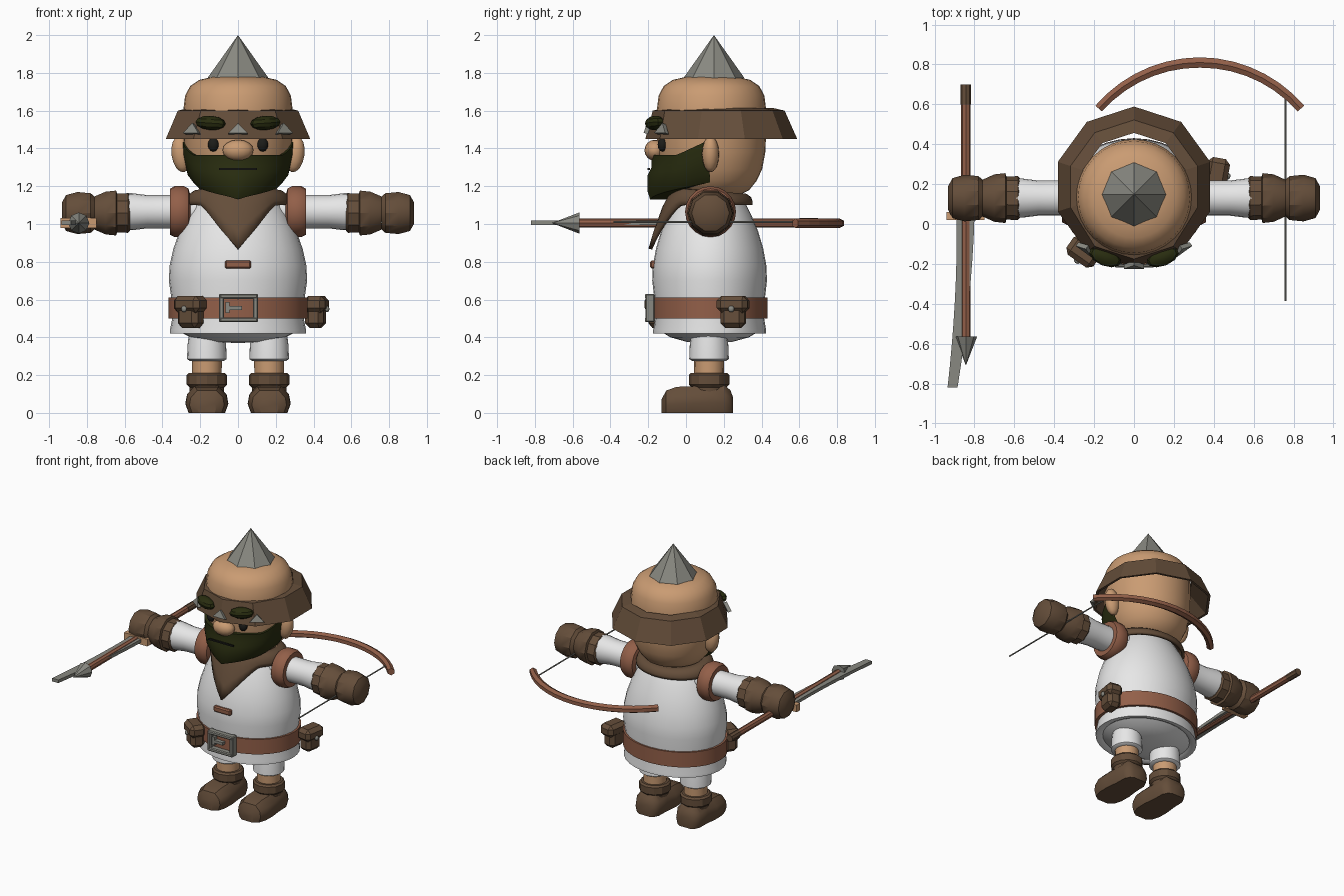
import bpy, bmesh, math
from mathutils import Matrix, Vector, Euler

if "Cube" in bpy.data.objects:
    bpy.data.objects.remove(bpy.data.objects["Cube"])

def material(name, r, g, b):
    m = bpy.data.materials.new(name)
    m.diffuse_color = (r, g, b, 1)
    m.use_nodes = True
    m.node_tree.nodes["Principled BSDF"].inputs["Base Color"].default_value = m.diffuse_color
    return m

SKIN = material("skin", .59, .33, .17)
WHITE = material("white cloth", .80, .80, .80)
LEATHER = material("dark leather", .128, .075, .042)
BELT = material("red leather", .29, .115, .066)
METAL = material("grey metal", .25, .25, .22)
HAIR = material("dark olive hair", .022, .026, .005)
BLACK = material("eye black", .012, .012, .01)

def finish(name, bm, mat, angle=None, matrix=None):
    if matrix is not None:
        bm.transform(matrix)
    bmesh.ops.remove_doubles(bm, verts=bm.verts, dist=1e-5)
    bmesh.ops.recalc_face_normals(bm, faces=bm.faces)
    me = bpy.data.meshes.new(name)
    bm.to_mesh(me)
    bm.free()
    me.materials.append(mat)
    ob = bpy.data.objects.new(name, me)
    bpy.context.collection.objects.link(ob)
    if angle:
        bpy.ops.object.select_all(action='DESELECT')
        bpy.context.view_layer.objects.active = ob
        ob.select_set(True)
        bpy.ops.object.shade_smooth_by_angle(angle=math.radians(angle))
    return ob

def place(loc, rot=(0, 0, 0), scale=(1, 1, 1)):
    return Matrix.LocRotScale(Vector(loc), Euler([math.radians(a) for a in rot]), Vector(scale))

def loft(name, rings, mat, angle=None, matrix=None, closed=True, caps=True):
    """Skin a list of equal-length point rings."""
    bm = bmesh.new()
    vs = [[bm.verts.new(p) for p in ring] for ring in rings]
    n = len(vs[0])
    for a, b in zip(vs, vs[1:]):
        for i in range(n if closed else n - 1):
            j = (i + 1) % n
            bm.faces.new((a[i], a[j], b[j], b[i]))
    if caps:
        bm.faces.new(vs[0])
        bm.faces.new(vs[-1])
    return finish(name, bm, mat, angle, matrix)

def lathe(name, profile, mat, n=32, angle=40, matrix=None):
    """Revolve (height, radius) pairs about z; a zero radius closes the end."""
    rings = [[(r * math.sin(2 * math.pi * i / n), r * math.cos(2 * math.pi * i / n), z)
              for i in range(n)] for z, r in profile]
    return loft(name, rings, mat, angle, matrix, caps=False)

def ball(name, loc, radii, mat, rot=(0, 0, 0), seg=16, angle=60):
    bm = bmesh.new()
    bmesh.ops.create_uvsphere(bm, u_segments=seg, v_segments=max(6, seg // 2), radius=1)
    return finish(name, bm, mat, angle, place(loc, rot, radii))

def box(name, loc, size, mat, rot=(0, 0, 0), bevel=0):
    bm = bmesh.new()
    bmesh.ops.create_cube(bm, size=1)
    bm.transform(Matrix.Diagonal((*size, 1)))
    if bevel:
        bmesh.ops.bevel(bm, geom=bm.edges[:], offset=bevel, segments=1, affect='EDGES')
    return finish(name, bm, mat, None, place(loc, rot))

# Tunic with flared hem and hollow underside
body = place((0, .125, 0), scale=(1, .83, 1))
lathe("tunic", [(.37, 0), (.375, .14), (.40, .25), (.43, .31), (.42, .33), (.42, .36), (.44, .36),
                (.50, .348), (.60, .352), (.70, .366), (.78, .362), (.87, .342), (.96, .31),
                (1.05, .265), (1.13, .215), (1.20, .15), (1.2, 0)], WHITE, matrix=body)
lathe("belt", [(.50, .33), (.50, .368), (.61, .368), (.61, .33), (.50, .33)], BELT, matrix=body)

# Buckle and toggle
for s in (-1, 1):
    box("buckle_side", (.003 + s * .09, -.19, .555), (.028, .05, .15), METAL, bevel=.006)
    box("buckle_bar", (.003, -.195, .555 + s * .062), (.20, .045, .026), METAL, bevel=.006)
box("buckle_prong", (-.02, -.192, .555), (.08, .03, .02), METAL)
box("buckle_hinge", (-.055, -.192, .558), (.02, .03, .06), METAL)
box("toggle", (0, -.175, .785), (.14, .03, .042), BELT, bevel=.008)

# Belt pouches
for x, y, turn in ((-.25, -.135, -35), (.41, .25, 80)):
    m = Matrix.Rotation(math.radians(turn), 3, 'Z')
    at = lambda p: Vector((x, y, 0)) + m @ Vector(p)
    box("pouch_body", at((0, 0, .525)), (.13, .10, .15), LEATHER, (0, 0, turn), .025)
    box("pouch_flap", at((0, -.005, .575)), (.165, .115, .09), LEATHER, (0, 0, turn), .025)
    ball("pouch_stud", at((0, -.063, .55)), (.017, .012, .017), METAL, (0, 0, turn), 8)

# Head, ears, nose, eyes
head = place((0, .135, 0))
lathe("head", [(1.13, 0), (1.14, .12), (1.18, .20), (1.23, .24), (1.29, .268), (1.38, .285), (1.5, .29),
               (1.6, .29), (1.68, .28), (1.73, .253), (1.763, .205), (1.78, .13), (1.785, 0)],
      SKIN, matrix=head)
ball("nose", (0, -.165, 1.39), (.082, .055, .056), SKIN)
for s in (-1, 1):
    ball("ear", (s * .30, .13, 1.37), (.052, .045, .097), SKIN, (0, s * 8, 0))
    ball("eye", (s * .13, -.125, 1.42), (.03, .025, .037), BLACK, seg=12)
    ball("eyebrow", (s * .145, -.165, 1.535), (.085, .045, .038), HAIR, (0, -s * 4, s * 22), 10, 30)

# Beard wrapped around the jaw, pointed at the chin
rings = []
for v in range(7):
    ring = []
    for i in range(25):
        t = math.radians(-88 + 176 * i / 24)
        a = abs(t) / math.radians(88)
        low = 1.13 + .09 * a ** .8
        high = 1.365 + .08 * max(0, a - .6) / .4
        f = (0, 0, .2, .55, .72, 1, 1)[v]
        front = (.16, .325, .34, .338, .318, .318, .25)[v]
        side = (.16, .235, .268, .285, .292, .295, .25)[v]
        r = front + (side - front) * min(1, a * 1.25)
        ring.append((r * math.sin(t), .135 - r * math.cos(t), low + (high - low) * f))
    rings.append(ring)
loft("beard", rings, HAIR, 35, closed=False, caps=False)
box("mouth", (0, -.197, 1.292), (.2, .012, .01), BLACK)

# Helmet: ten-sided brim, eight-sided spike, small front plates
brim = lathe("helmet_brim", [(1.615, .27), (1.60, .335), (1.45, .402), (1.45, .385), (1.57, .27)],
             LEATHER, 10, None, place((0, .187, 0)))
for v in brim.data.vertices:
    if v.co.y < 0 and v.co.z > 1.5:
        v.co.y -= .028
lathe("helmet_spike", [(1.755, 0), (1.755, .162), (1.775, .16), (2.0, 0)], METAL, 8, None,
      place((0, .148, 0)))
for x, y, turn in ((-.245, -.13, -36), (0, -.213, 0), (.245, -.13, 36)):
    prism = [[(-.05, d, -.025), (.05, d, -.025), (0, d, .03)] for d in (-.004, .02)]
    loft("helmet_plate", prism, METAL, matrix=place((x, y, 1.505), (-18, 0, turn)))

# Neck scarf with a pointed front
rings = []
for v in range(5):
    ring = []
    for i in range(48):
        t = 2 * math.pi * i / 48
        a = min(t, 2 * math.pi - t)
        d = max(0, 1 - a / math.radians(48)) ** 1.5
        back = (1 - math.cos(t)) / 2
        top, low = 1.19 - .03 * back, 1.10 - .23 * d
        f = (-.02, 0, .3, .7, 1)[v]
        r0 = (.15, .235, .265, .275, .275)[v]
        r = r0 + .115 * d * max(0, f)
        ring.append((r * math.sin(t), -r * math.cos(t), top + (low - top) * f))
    rings.append(ring)
scarf = loft("neck_scarf", rings, LEATHER, 40, body, caps=False)
mod = scarf.modifiers.new("thickness", 'SOLIDIFY')
mod.thickness = .02

for s in (-1, 1):
    # Arms
    arm = place((0, .13, 1.065), (0, s * 90, 0))
    lathe("shoulder_band", [(.25, .08), (.262, .122), (.285, .135), (.335, .135), (.36, .122), (.36, .08)],
          BELT, 20, 40, arm)
    lathe("sleeve", [(.22, .09), (.36, .088), (.48, .088), (.56, .098), (.59, .098), (.59, 0)],
          WHITE, 20, 40, arm)
    lathe("glove", [(.572, 0), (.572, .10), (.582, .11), (.64, .108), (.645, .125), (.70, .119),
                    (.76, .092), (.78, .11), (.85, .117), (.91, .10), (.932, .06), (.932, 0)],
          LEATHER, 10, 35, place((0, .13, 1.058), (0, s * 90, 0)))
    # Legs
    leg = place((s * .165, .122, 0))
    lathe("trouser_leg", [(.28, 0), (.275, .09), (.285, .105), (.36, .102), (.46, .09)], WHITE, 20, 40, leg)
    lathe("ankle", [(.18, .078), (.30, .08)], SKIN, 16, 40, leg)
    lathe("boot_cuff", [(.10, .09), (.135, .092), (.15, .107), (.20, .107), (.212, .095), (.212, 0)],
          LEATHER, 12, 30, leg)
    sections = ((-.13, .05, .07), (-.105, .092, .118), (-.05, .112, .138), (.03, .114, .14),
                (.12, .102, .155), (.20, .10, .15), (.235, .08, .12), (.25, .05, .08))
    outline = ((-.85, 0), (-1, .35), (-.92, .7), (-.55, 1), (.55, 1), (.92, .7), (1, .35), (.85, 0))
    loft("boot_foot", [[(s * .165 + w * px, y, h * pz) for px, pz in outline]
                       for y, w, h in sections], LEATHER, 35)

# Arrow held in one hand (points toward the front)
arrow = place((-.843, 0, 1.005), (90, 0, 0))
lathe("arrow_shaft", [(-.60, 0), (-.60, .024), (.575, .024), (.575, 0)], BELT, 8, None, arrow)
lathe("arrow_tail", [(-.70, 0), (-.70, .026), (-.60, .026), (-.60, 0)], LEATHER, 8, None, arrow)
lathe("arrow_head", [(.565, 0), (.565, .056), (.71, 0)], METAL, 8, None, arrow)

# Curved blade and its guard
rings = []
for i in range(9):
    f = i / 8
    x, y, w = -.845 - .065 * f ** 1.8, .04 - .86 * f, .045 - .02 * f
    rings.append([(x - w, y, .995), (x + w, y, .995), (x + w, y, 1.018), (x - w, y, 1.018)])
loft("blade", rings, METAL)
box("blade_guard", (-.845, .04, 1.005), (.19, .04, .052), SKIN)

# Bow stave behind the body, and its string
rings = []
for i in range(15):
    t = math.radians(-49 + 98 * i / 14)
    w = .026 - .004 * abs(i - 7) / 7
    rings.append([(.33 + (.672 + a * w) * math.sin(t), .138 + (.672 + a * w) * math.cos(t), 1.004 + b * .026)
                  for a, b in ((-1, -.5), (0, -1), (1, -.5), (1, .5), (0, 1), (-1, .5))])
loft("bow_stave", rings, BELT)
lathe("bow_string", [(-.64, 0), (-.64, .005), (.385, .005), (.385, 0)], METAL, 6, None,
      place((.76, 0, 1.01), (90, 0, 0)))
